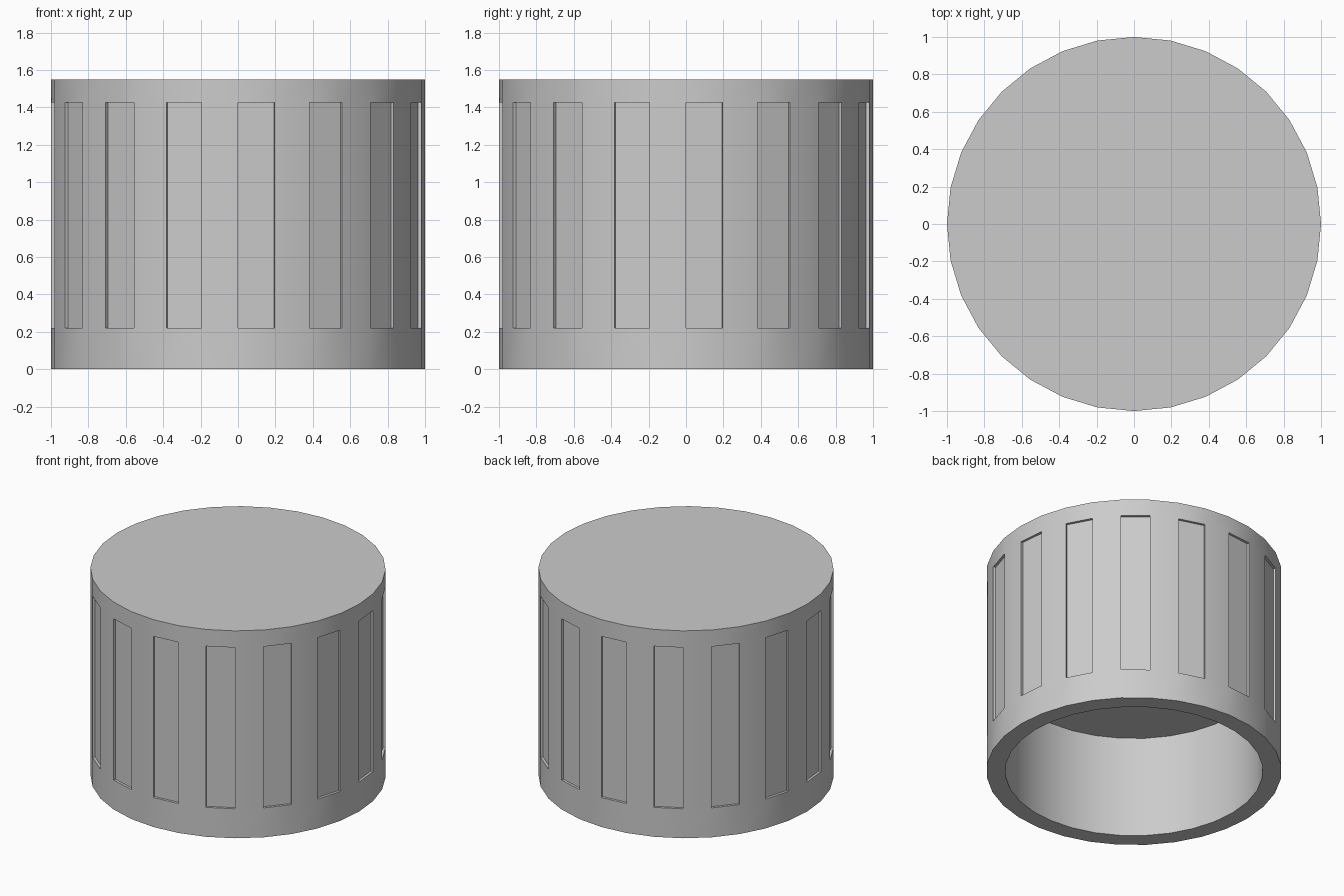
import bpy, bmesh, math

if "Cube" in bpy.data.objects:
    bpy.data.objects.remove(bpy.data.objects["Cube"])

SIDES = 32
HEIGHT = 1.55
RECESS = 0.018

# Profile (radius, z): hollow ceiling, out along the bottom rim, up the wall
profile = [(0.873, 0.76), (0.873, 0.0), (1.0, 0.0),
           (1.0, 0.22), (1.0, 1.425), (1.0, HEIGHT)]
WALL = 3  # profile segment carrying the recessed panels

bm = bmesh.new()
rings = []
for r, z in profile:
    rings.append([bm.verts.new((r * math.cos(math.tau * i / SIDES),
                                r * math.sin(math.tau * i / SIDES), z))
                  for i in range(SIDES)])

# Skin the rings, keeping every other wall face for a panel
panels = []
for s, (lo, hi) in enumerate(zip(rings, rings[1:])):
    for i in range(SIDES):
        j = (i + 1) % SIDES
        face = bm.faces.new((lo[i], lo[j], hi[j], hi[i]))
        if s == WALL and i % 2 == 0:
            panels.append(face)

# Flat top and ceiling of the hollow
bm.faces.new(rings[-1])
bm.faces.new(rings[0][::-1])
bm.normal_update()

# Push the grip panels inward
for face in panels:
    normal = face.normal.copy()
    new = bmesh.ops.extrude_discrete_faces(bm, faces=[face])["faces"][0]
    bmesh.ops.translate(bm, verts=new.verts[:], vec=-normal * RECESS)
bm.normal_update()

mesh = bpy.data.meshes.new("ribbed_cap")
bm.to_mesh(mesh)
bm.free()
cap = bpy.data.objects.new("ribbed_cap", mesh)
bpy.context.collection.objects.link(cap)

# Smooth round walls, crisp rims and panel edges
bpy.context.view_layer.objects.active = cap
cap.select_set(True)
bpy.ops.object.shade_smooth_by_angle(angle=math.radians(30))
